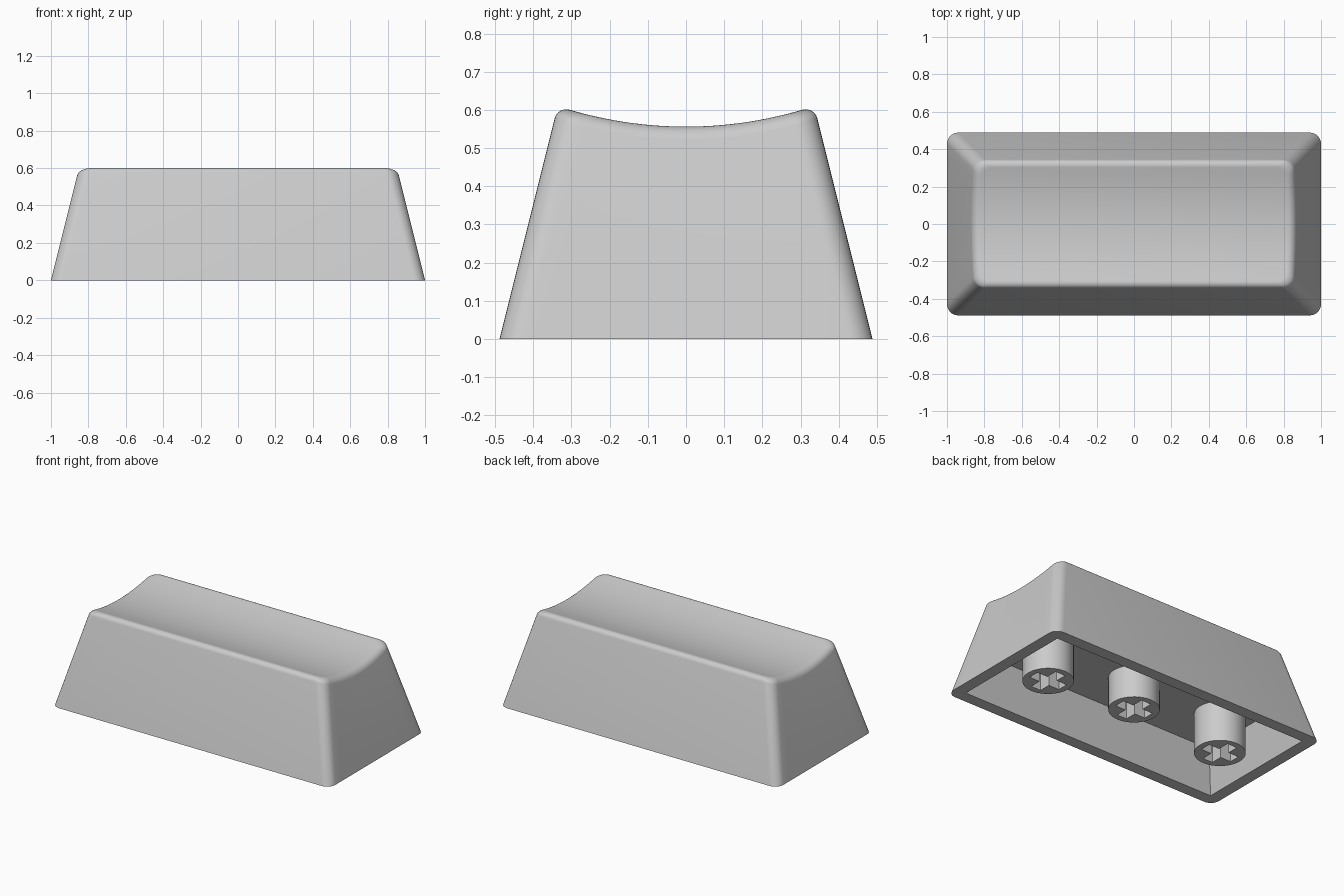
import bpy, bmesh, math

default = bpy.data.objects.get("Cube")
if default:
    bpy.data.objects.remove(default, do_unlink=True)

HALF_X, HALF_Y = 1.0, 0.4885   # footprint
TAPER = 0.25                   # inward lean per unit of height
CORNER = 0.06                  # vertical corner radius
FILLET = 0.035                 # rounding of the top edge
DISH_Z, DISH_R = 0.556, 1.07   # lowest point and radius of the top scoop
WALL, CEILING = 0.077, 0.26    # rim width and cavity height

grey = bpy.data.materials.new("light grey plastic")
grey.use_nodes = True
colour = (0.6, 0.6, 0.6, 1)
grey.diffuse_color = colour
grey.node_tree.nodes["Principled BSDF"].inputs["Base Color"].default_value = colour


def finish(bm, name):
    bmesh.ops.recalc_face_normals(bm, faces=bm.faces[:])
    mesh = bpy.data.meshes.new(name)
    bm.to_mesh(mesh)
    bm.free()
    mesh.materials.append(grey)
    obj = bpy.data.objects.new(name, mesh)
    bpy.context.collection.objects.link(obj)
    bpy.ops.object.select_all(action="DESELECT")
    obj.select_set(True)
    bpy.context.view_layer.objects.active = obj
    bpy.ops.object.shade_smooth_by_angle(angle=math.radians(30))
    return obj


def half_outline(inset, r, arc=8, side=14):
    """Right half of a rounded rectangle, from front to back."""
    cx, cy = HALF_X - inset - r, HALF_Y - inset - r
    front = []
    for k in range(arc + 1):
        a = math.pi / 2 * k / arc
        front.append((cx + r * math.sin(a), -cy - r * math.cos(a)))
    middle = [(cx + r, cy * (2 * k / side - 1)) for k in range(1, side)]
    back = [(x, -y) for x, y in reversed(front)]
    return front + middle + back


def dish(y):
    return DISH_Z + DISH_R - math.sqrt(DISH_R ** 2 - y ** 2)


def add_ring(bm, height, extra, r):
    """Ring on the tapered wall; height is a function of y."""
    half = []
    for i in range(len(half_outline(0, r))):
        z = height(0)
        for _ in range(6):
            x, y = half_outline(TAPER * z + extra, r)[i]
            z = height(y)
        half.append((x, y, z))
    mirrored = [(-x, y, z) for x, y, z in reversed(half)]
    return [bm.verts.new(p) for p in half + mirrored]


def bridge(bm, a, b):
    n = len(a)
    for i in range(n):
        j = (i + 1) % n
        bm.faces.new((a[i], a[j], b[j], b[i]))


def cap(bm, ring):
    """Close a ring with strips running across x."""
    n = len(ring)
    for i in range(n // 2 - 1):
        bm.faces.new((ring[i], ring[i + 1], ring[n - 2 - i], ring[n - 1 - i]))


# Hollow cap: ceiling, inner walls, rim, outer walls, rounded edge, scooped top
bm = bmesh.new()
rings = [add_ring(bm, lambda y: CEILING, WALL, 0),
         add_ring(bm, lambda y: 0, WALL, 0),
         add_ring(bm, lambda y: 0, 0, CORNER)]
steps = 7
for k in range(steps + 1):
    a = math.pi / 2 * k / steps
    drop, extra = FILLET * (1 - math.sin(a)), FILLET * (1 - math.cos(a))
    rings.append(add_ring(bm, lambda y: dish(y) - drop, extra, CORNER))
for lower, upper in zip(rings, rings[1:]):
    bridge(bm, lower, upper)
cap(bm, rings[0])
cap(bm, rings[-1])
bmesh.ops.remove_doubles(bm, verts=bm.verts[:], dist=1e-5)
finish(bm, "cap_shell")


def loop(bm, points, z):
    verts = [bm.verts.new((x, y, z)) for x, y in points]
    return [bm.edges.new((v, verts[i - 1])) for i, v in enumerate(verts)]


def raise_loop(bm, edges, dz):
    """Extrude a loop upward and close its far end."""
    geom = bmesh.ops.extrude_edge_only(bm, edges=edges)["geom"]
    verts = [g for g in geom if isinstance(g, bmesh.types.BMVert)]
    bmesh.ops.translate(bm, verts=verts, vec=(0, 0, dz))
    top = [g for g in geom if isinstance(g, bmesh.types.BMEdge)]
    bmesh.ops.contextual_create(bm, geom=top)


def stem(name, x, tip):
    """Round post with a cross-shaped socket in its lower end."""
    radius, reach, width, sides = 0.149, 0.11, 0.035, 48
    circle = [(radius * math.cos(math.tau * k / sides),
               radius * math.sin(math.tau * k / sides)) for k in range(sides)]
    cross = []
    for c, s in ((1, 0), (0, 1), (-1, 0), (0, -1)):
        for px, py in ((reach, width), (width, width), (width, reach)):
            cross.append((c * px - s * py, s * px + c * py))
    bm = bmesh.new()
    outer, socket = loop(bm, circle, tip), loop(bm, cross, tip)
    bmesh.ops.triangle_fill(bm, edges=outer + socket, use_beauty=True)
    raise_loop(bm, outer, CEILING + 0.02 - tip)
    raise_loop(bm, socket, 0.2)
    obj = finish(bm, name)
    obj.location.x = x


# Middle stem sits slightly recessed between the two outer stems
stem("middle_stem", 0, 0.05)
for label, side in (("left", 1), ("right", -1)):
    stem(label + "_stem", side * 0.648, 0)
